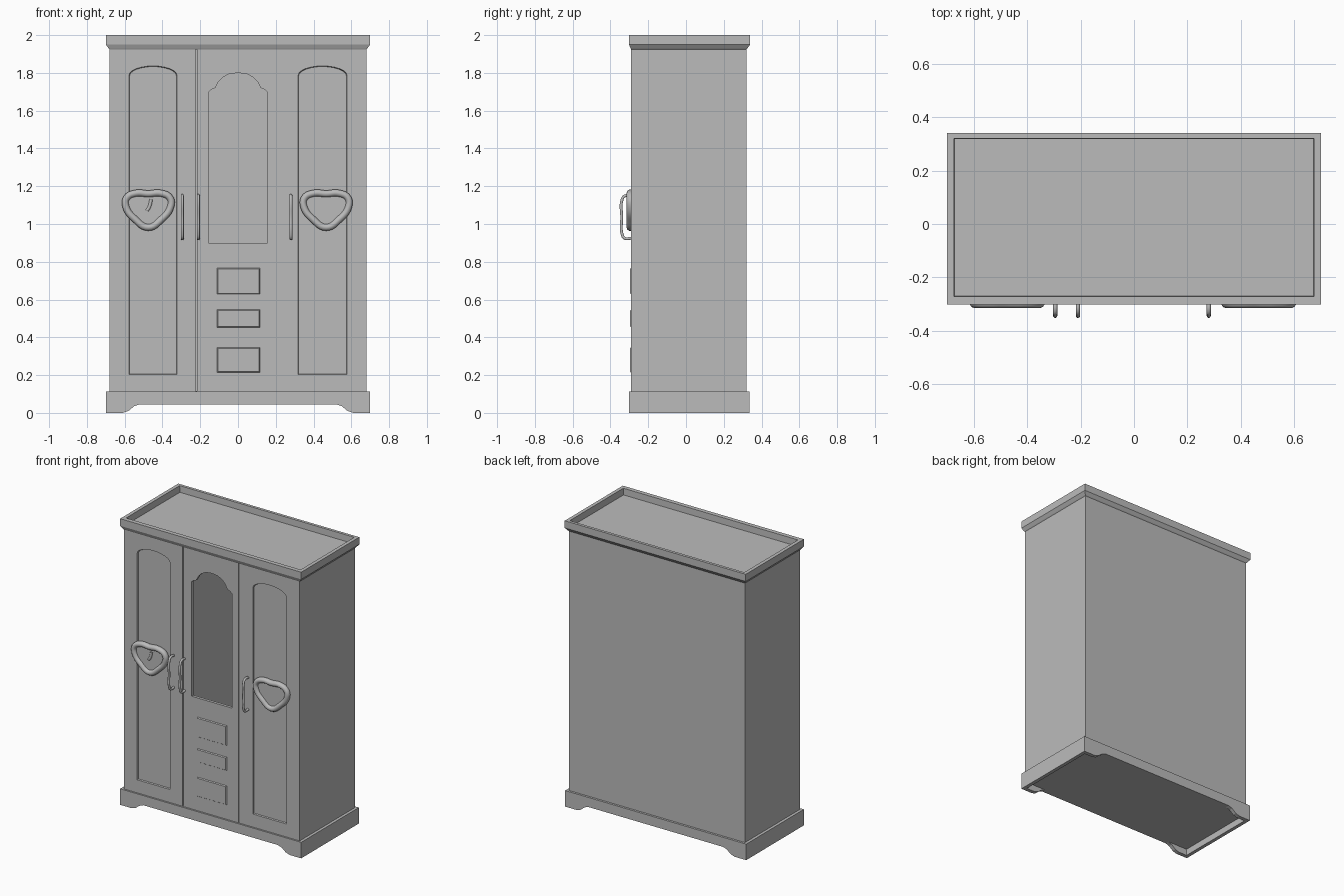
import bpy, bmesh, math
from mathutils import Vector

if "Cube" in bpy.data.objects:
    bpy.data.objects.remove(bpy.data.objects["Cube"])

grey = bpy.data.materials.new("plain grey")
grey.diffuse_color = (0.5, 0.5, 0.5, 1)
grey.use_nodes = True
grey.node_tree.nodes["Principled BSDF"].inputs["Base Color"].default_value = grey.diffuse_color


def make(name, bm):
    bmesh.ops.recalc_face_normals(bm, faces=bm.faces)
    me = bpy.data.meshes.new(name)
    bm.to_mesh(me)
    bm.free()
    me.materials.append(grey)
    ob = bpy.data.objects.new(name, me)
    bpy.context.collection.objects.link(ob)
    return ob


def loft(name, loops):
    """Join equal-length point loops into a closed skin, capped at both ends."""
    bm = bmesh.new()
    rings = [[bm.verts.new(p) for p in loop] for loop in loops]
    n = len(rings[0])
    for a, b in zip(rings, rings[1:]):
        for i in range(n):
            bm.faces.new((a[i], a[(i + 1) % n], b[(i + 1) % n], b[i]))
    bm.faces.new(rings[0])
    bm.faces.new(rings[-1])
    return make(name, bm)


def rect(x0, x1, y0, y1, z):
    return [(x0, y0, z), (x1, y0, z), (x1, y1, z), (x0, y1, z)]


def box(name, x0, x1, y0, y1, z0, z1):
    return loft(name, [rect(x0, x1, y0, y1, z0), rect(x0, x1, y0, y1, z1)])


def prism(name, pts, y0, y1, grow=0.0):
    """Front (x, z) outline pushed through y; grow shrinks the y1 end for a bevelled edge."""
    cx = sum(p[0] for p in pts) / len(pts)
    cz = sum(p[1] for p in pts) / len(pts)
    end = [(x - math.copysign(grow, x - cx), z - math.copysign(grow, z - cz)) for x, z in pts]
    return loft(name, [[(x, y0, z) for x, z in pts], [(x, y1, z) for x, z in end]])


def smooth(ob, deg=40):
    bpy.ops.object.select_all(action='DESELECT')
    ob.select_set(True)
    bpy.context.view_layer.objects.active = ob
    bpy.ops.object.shade_smooth_by_angle(angle=math.radians(deg))


def tube(name, pts, radius, cyclic, flat=1.0, kind='BEZIER'):
    """Round tube along a path, turned to mesh; flat scales it in y about its first point."""
    cu = bpy.data.curves.new(name, 'CURVE')
    cu.dimensions = '3D'
    cu.bevel_depth, cu.bevel_resolution, cu.resolution_u = radius, 3, 6
    cu.use_fill_caps = True
    sp = cu.splines.new('BEZIER')
    sp.bezier_points.add(len(pts) - 1)
    for bp, p in zip(sp.bezier_points, pts):
        bp.co = p
        bp.handle_left_type = bp.handle_right_type = 'AUTO'
    sp.use_cyclic_u = cyclic
    ob = bpy.data.objects.new(name, cu)
    bpy.context.collection.objects.link(ob)
    bpy.ops.object.select_all(action='DESELECT')
    ob.select_set(True)
    bpy.context.view_layer.objects.active = ob
    bpy.ops.object.convert(target='MESH')
    ob = bpy.context.view_layer.objects.active
    y0 = pts[0][1]
    for v in ob.data.vertices:
        v.co.y = y0 + (v.co.y - y0) * flat
    ob.data.materials.clear()
    ob.data.materials.append(grey)
    smooth(ob)
    return ob


def cut(ob, cutter):
    m = ob.modifiers.new("cut", 'BOOLEAN')
    m.operation, m.solver, m.object = 'DIFFERENCE', 'EXACT', cutter
    bpy.context.view_layer.objects.active = ob
    bpy.ops.object.modifier_apply(modifier=m.name)
    bpy.data.objects.remove(cutter)


F = -0.29   # front face of the cabinet

# cabinet body with an open centre compartment
body = box("cabinet_body", -0.68, 0.68, F, 0.32, 0.10, 1.94)
cut(body, box("cutter", -0.195, 0.195, -0.27, 0.30, 0.15, 1.90))
half = [(0.155, 0.90), (0.155, 1.70), (0.14, 1.713), (0.12, 1.72), (0.105, 1.75),
        (0.08, 1.777), (0.045, 1.795)]
cut(body, prism("cutter", half + [(0, 1.80)] + [(-x, z) for x, z in reversed(half)], -0.40, -0.25))

# recessed arched panels on the side doors
for x0, x1 in ((-0.58, -0.32), (0.315, 0.58)):
    c, w = (x0 + x1) / 2, (x1 - x0) / 2
    arch = [(c + w * math.cos(math.radians(a)), 1.79 + 0.05 * math.sin(math.radians(a)))
            for a in range(0, 181, 15)]
    cut(body, prism("cutter", [(x0, 0.20), (x1, 0.20)] + arch, F - 0.01, F + 0.01, 0.006))

# gaps between the doors
cut(body, box("cutter", -0.225, -0.217, F - 0.02, F + 0.015, 0.115, 1.928))
cut(body, box("cutter", 0.208, 0.212, F - 0.02, F + 0.004, 0.115, 1.928))

# raised drawer fronts below the opening
for i, (z0, z1) in enumerate(((0.21, 0.35), (0.45, 0.55), (0.625, 0.77))):
    prism(f"drawer_front_{i + 1}", [(-0.115, z0), (0.12, z0), (0.12, z1), (-0.115, z1)],
          F + 0.005, F - 0.007, 0.008)

# crown moulding with the sunken top
loft("crown", [rect(-0.68, 0.68, F, 0.32, 1.925), rect(-0.685, 0.685, -0.293, 0.325, 1.93),
               rect(-0.70, 0.70, -0.302, 0.34, 1.95), rect(-0.70, 0.70, -0.302, 0.34, 2.0),
               rect(-0.675, 0.675, -0.272, 0.32, 2.0), rect(-0.672, 0.672, -0.27, 0.318, 1.955)])

# plinth: floor slab, arched front and back boards, side skirts
box("plinth_slab", -0.70, 0.70, -0.302, 0.335, 0.045, 0.112)
foot = [(0.70, 0.0), (0.61, 0.0), (0.58, 0.01), (0.55, 0.035), (0.52, 0.045), (0.70, 0.045)]
for side, s in (("left", -1), ("right", 1)):
    for end, y0, y1 in (("front", -0.302, -0.275), ("back", 0.308, 0.335)):
        prism(f"{end}_{side}_foot", [(s * x, z) for x, z in foot], y0, y1)
    xs = sorted((s * 0.70, s * 0.675))
    box(f"{side}_skirt", xs[0], xs[1], -0.275, 0.308, 0.0, 0.045)

# heart-shaped ornaments: rolled rim and plate
rim = [(0.0, 1.160), (0.065, 1.163), (0.115, 1.138), (0.118, 1.09), (0.07, 1.025)]
outline = rim + [(0, 0.982)] + [(-x, z) for x, z in reversed(rim[1:])]
for side, cx in (("left", -0.475), ("right", 0.467)):
    tube(f"{side}_heart_rim", [(cx + x, F - 0.004, z) for x, z in outline], 0.019, True, 1.1)
    prism(f"{side}_heart_plate", [(cx + x, z) for x, z in outline], F + 0.012, F - 0.006)

# small teardrop on the left heart
tube("teardrop", [(-0.482, F - 0.006, 1.07), (-0.47, F - 0.006, 1.09), (-0.46, F - 0.006, 1.13)],
     0.009, False)

# bar handles
for name, x in (("left_door_handle", -0.295), ("centre_door_handle", -0.21), ("right_door_handle", 0.28)):
    tube(name, [(x, F + 0.005, 0.925), (x, -0.325, 0.925), (x, -0.338, 0.945), (x, -0.34, 1.035),
                (x, -0.338, 1.13), (x, -0.325, 1.148), (x, F + 0.005, 1.148)], 0.008, False)
